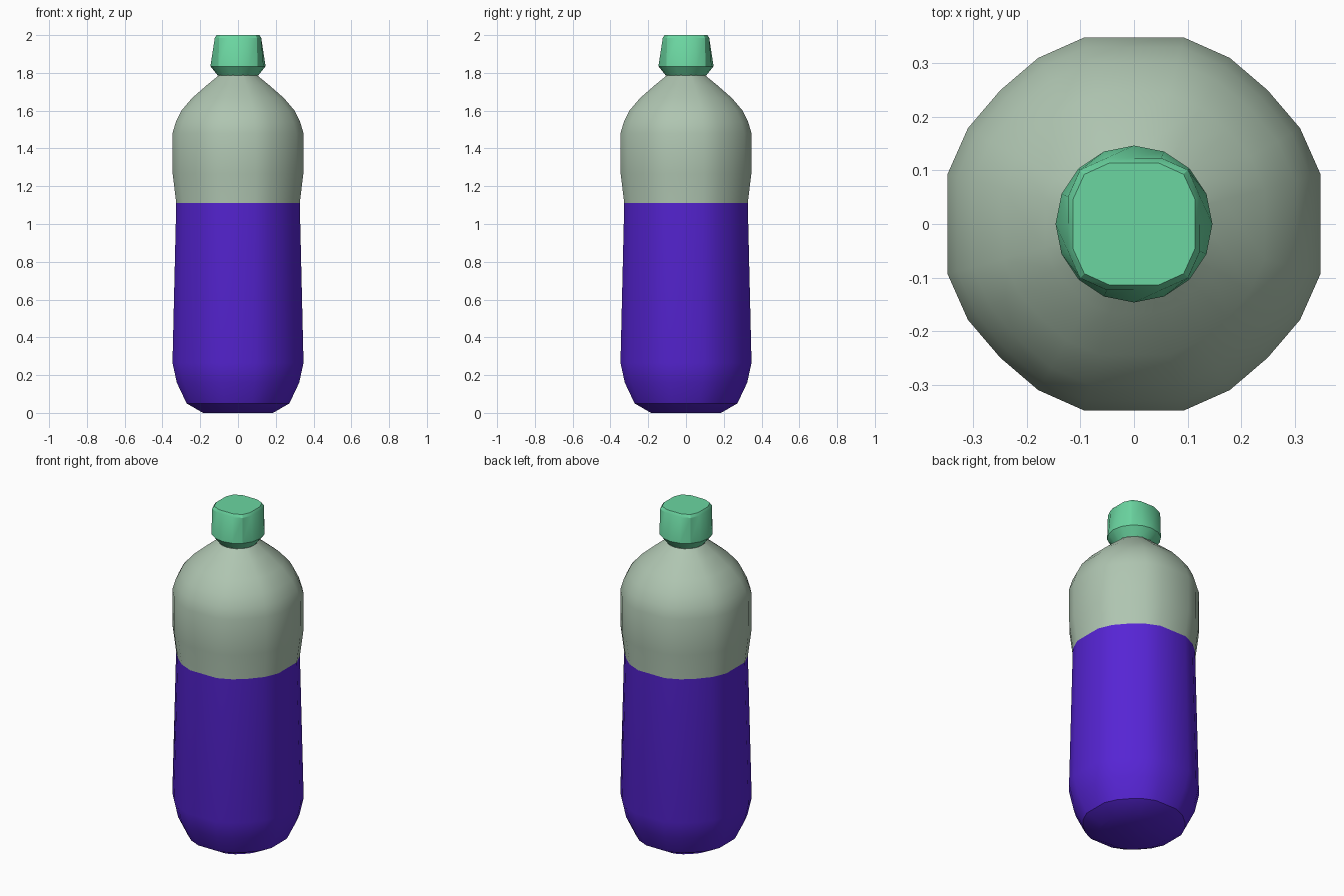
import bpy, bmesh, math

cube = bpy.data.objects.get("Cube")
if cube:
    bpy.data.objects.remove(cube, do_unlink=True)


def material(name, rgb):
    """Flat colour from 0-255 sRGB values."""
    lin = [((c / 255 + 0.055) / 1.055) ** 2.4 for c in rgb]
    m = bpy.data.materials.new(name)
    m.use_nodes = True
    m.diffuse_color = (*lin, 1)
    bsdf = m.node_tree.nodes["Principled BSDF"]
    bsdf.inputs["Base Color"].default_value = (*lin, 1)
    bsdf.inputs["Roughness"].default_value = 0.6
    return m


def loft(name, rings, mats, rule=lambda z: 0, angle=30):
    """Skin closed rings (lists of points, bottom to top) and cap both ends."""
    bm = bmesh.new()
    loops = [[bm.verts.new(p) for p in ring] for ring in rings]
    n = len(loops[0])
    for low, high in zip(loops, loops[1:]):
        for i in range(n):
            j = (i + 1) % n
            bm.faces.new((low[i], low[j], high[j], high[i]))
    bm.faces.new(loops[0][::-1])
    bm.faces.new(loops[-1])
    for f in bm.faces:
        f.material_index = rule(f.calc_center_median().z)
    mesh = bpy.data.meshes.new(name)
    bm.to_mesh(mesh)
    bm.free()
    for m in mats:
        mesh.materials.append(m)
    obj = bpy.data.objects.new(name, mesh)
    bpy.context.collection.objects.link(obj)
    bpy.ops.object.select_all(action="DESELECT")
    obj.select_set(True)
    bpy.context.view_layer.objects.active = obj
    bpy.ops.object.shade_smooth_by_angle(angle=math.radians(angle))
    return obj


def ring(section, scale, z):
    """Quarter section of (degrees, radius) repeated four times."""
    return [(scale * r * math.cos(math.radians(a + q)),
             scale * r * math.sin(math.radians(a + q)), z)
            for q in (0, 90, 180, 270) for a, r in section]


purple = material("purple_liquid", (86, 36, 212))
grey = material("grey_green_plastic", (175, 197, 177))
green = material("green_cap", (107, 214, 161))

# Bottle: rounded section with a broad flat on each axis, half width by height
FILL = 1.112
body_section = [(15, 1.035), (30, 1.028), (45, 1.014), (60, 1.028), (75, 1.035)]
body_profile = [(0.185, 0.0), (0.272, 0.05), (0.324, 0.16), (0.347, 0.265),
                (0.327, FILL), (0.346, 1.265), (0.347, 1.48), (0.329, 1.54),
                (0.300, 1.60), (0.243, 1.667), (0.165, 1.735), (0.104, 1.785),
                (0.100, 1.81)]
loft("bottle", [ring(body_section, w, z) for w, z in body_profile],
     [purple, grey], lambda z: 0 if z < FILL else 1)

# Cap: round at the skirt, squarer towards the top
round_section = [(0, 1), (22.5, 1), (45, 1), (67.5, 1)]
square_section = [(0, 0.123), (22.5, 0.133), (45, 0.142), (67.5, 0.133)]
loft("cap", [ring(round_section, 0.106, 1.785),
             ring(round_section, 0.146, 1.835),
             ring(square_section, 1.0, 1.985),
             ring(square_section, 0.92, 2.0)], [green])
